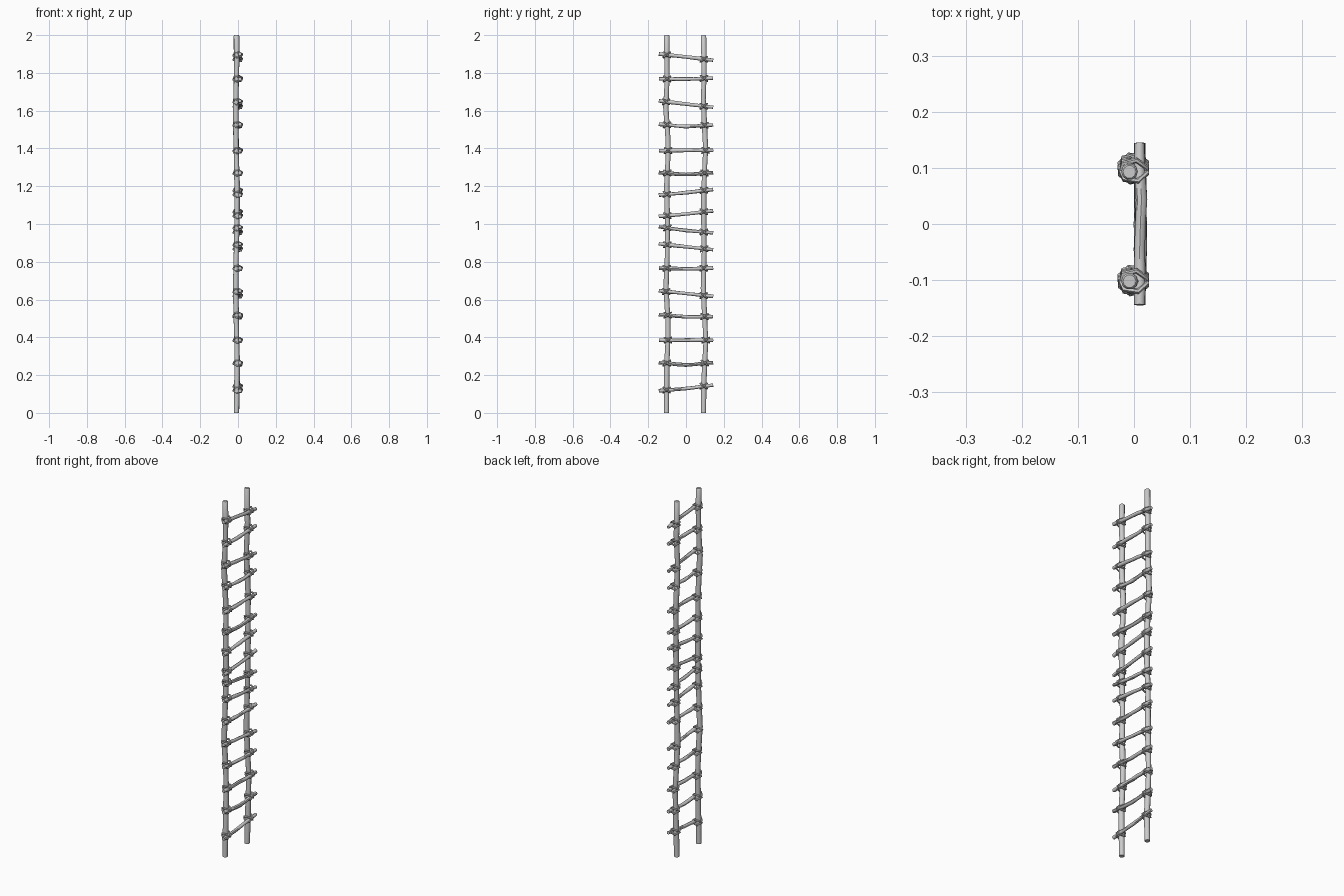
import bpy, bmesh, math, random
from mathutils import Vector

if "Cube" in bpy.data.objects:
    bpy.data.objects.remove(bpy.data.objects["Cube"])

random.seed(4)


def tube(bm, pts, radii, sides, ref, closed=False):
    """Sweep a round section along pts, with ref as a fixed side direction."""
    pts = [Vector(p) for p in pts]
    n = len(pts)
    rings = []
    for i, p in enumerate(pts):
        a = pts[(i - 1) % n] if closed else pts[max(i - 1, 0)]
        b = pts[(i + 1) % n] if closed else pts[min(i + 1, n - 1)]
        t = (b - a).normalized()
        u = (ref - t * ref.dot(t)).normalized()
        v = t.cross(u)
        ring = []
        for k in range(sides):
            ang = 2 * math.pi * k / sides
            ring.append(bm.verts.new(p + radii[i] * (u * math.cos(ang) + v * math.sin(ang))))
        rings.append(ring)
    for i in range(n if closed else n - 1):
        r, s = rings[i], rings[(i + 1) % n]
        for k in range(sides):
            m = (k + 1) % sides
            bm.faces.new((r[k], r[m], s[m], s[k]))
    if not closed:
        bm.faces.new(rings[0][::-1])
        bm.faces.new(rings[-1])


def finish(bm, name):
    bmesh.ops.recalc_face_normals(bm, faces=bm.faces)
    mesh = bpy.data.meshes.new(name)
    bm.to_mesh(mesh)
    bm.free()
    ob = bpy.data.objects.new(name, mesh)
    bpy.context.collection.objects.link(ob)
    bpy.ops.object.select_all(action='DESELECT')
    ob.select_set(True)
    bpy.context.view_layer.objects.active = ob
    bpy.ops.object.shade_smooth_by_angle(angle=math.radians(45))
    return ob


# Side poles: slightly crooked, given as (y, z)
left = [(-.103, 0), (-.102, .25), (-.095, .4), (-.096, .5), (-.106, .66), (-.1, .82),
        (-.098, 1.0), (-.102, 1.2), (-.095, 1.36), (-.096, 1.46), (-.107, 1.62),
        (-.1, 1.76), (-.102, 1.88), (-.102, 2)]
right = [(.093, 0), (.094, .15), (.105, .38), (.098, .52), (.092, .66), (.096, .85),
         (.094, 1.0), (.094, 1.15), (.098, 1.28), (.104, 1.4), (.097, 1.54),
         (.092, 1.66), (.096, 1.8), (.093, 2)]
for name, path in (("left_pole", left), ("right_pole", right)):
    pts = [(-.008 + (.004 * math.sin(z * 7) if 0 < z < 2 else 0), y, z) for y, z in path]
    pts.insert(-1, (-.008, path[-1][0], 1.996))
    radii = [.014 + .001 * math.sin(i * 2.1) for i in range(len(pts) - 1)] + [.0115]
    bm = bmesh.new()
    tube(bm, pts, radii, 10, Vector((1, 0, 0)))
    finish(bm, name)


def pole_y(path, z):
    for (y0, z0), (y1, z1) in zip(path, path[1:]):
        if z <= z1:
            return y0 + (y1 - y0) * (z - z0) / (z1 - z0)


# Rungs: height at the left end, right end, and bend in the middle
rungs = [(.117, .147, -.003), (.266, .266, -.012), (.385, .385, 0), (.52, .51, -.006),
         (.647, .617, 0), (.766, .767, -.004), (.895, .864, 0), (.985, .953, -.003),
         (1.04, 1.07, -.002), (1.153, 1.183, -.002), (1.272, 1.272, -.01),
         (1.388, 1.39, .001), (1.528, 1.524, -.01), (1.652, 1.618, 0),
         (1.768, 1.772, -.003), (1.9, 1.867, .001)]
for n, (za, zb, bend) in enumerate(rungs, 1):
    bm = bmesh.new()
    pts = []
    for s in (0, .15, .35, .5, .65, .85, 1):
        w = math.sin(math.pi * s)
        pts.append((.010 + random.uniform(-.001, .004) * w, -.144 + .288 * s,
                    za + (zb - za) * s + bend * w * w))
    tube(bm, pts, [random.uniform(.0085, .0105) for _ in pts], 8, Vector((1, 0, 0)))
    finish(bm, f"rung_{n:02d}")

    # Lashings: two crossed six-sided rope loops at each joint
    bm = bmesh.new()
    for path, s in ((left, .15), (right, .85)):
        z = za + (zb - za) * s + bend * math.sin(math.pi * s) ** 2
        y = pole_y(path, z)
        for tilt in (.65, -.65):
            normal = Vector((0, -math.sin(tilt), math.cos(tilt)))
            side = Vector((0, math.cos(tilt), math.sin(tilt)))
            c = Vector((-.001, y, z))
            loop = []
            for k in range(6):
                a = math.pi * k / 3 + (.3 if tilt > 0 else -.2)
                loop.append(c + Vector((.0245 * math.cos(a), 0, 0)) + side * (.024 * math.sin(a)))
            tube(bm, loop, [.0048] * 6, 6, normal, closed=True)
    finish(bm, f"rope_lashing_{n:02d}")
